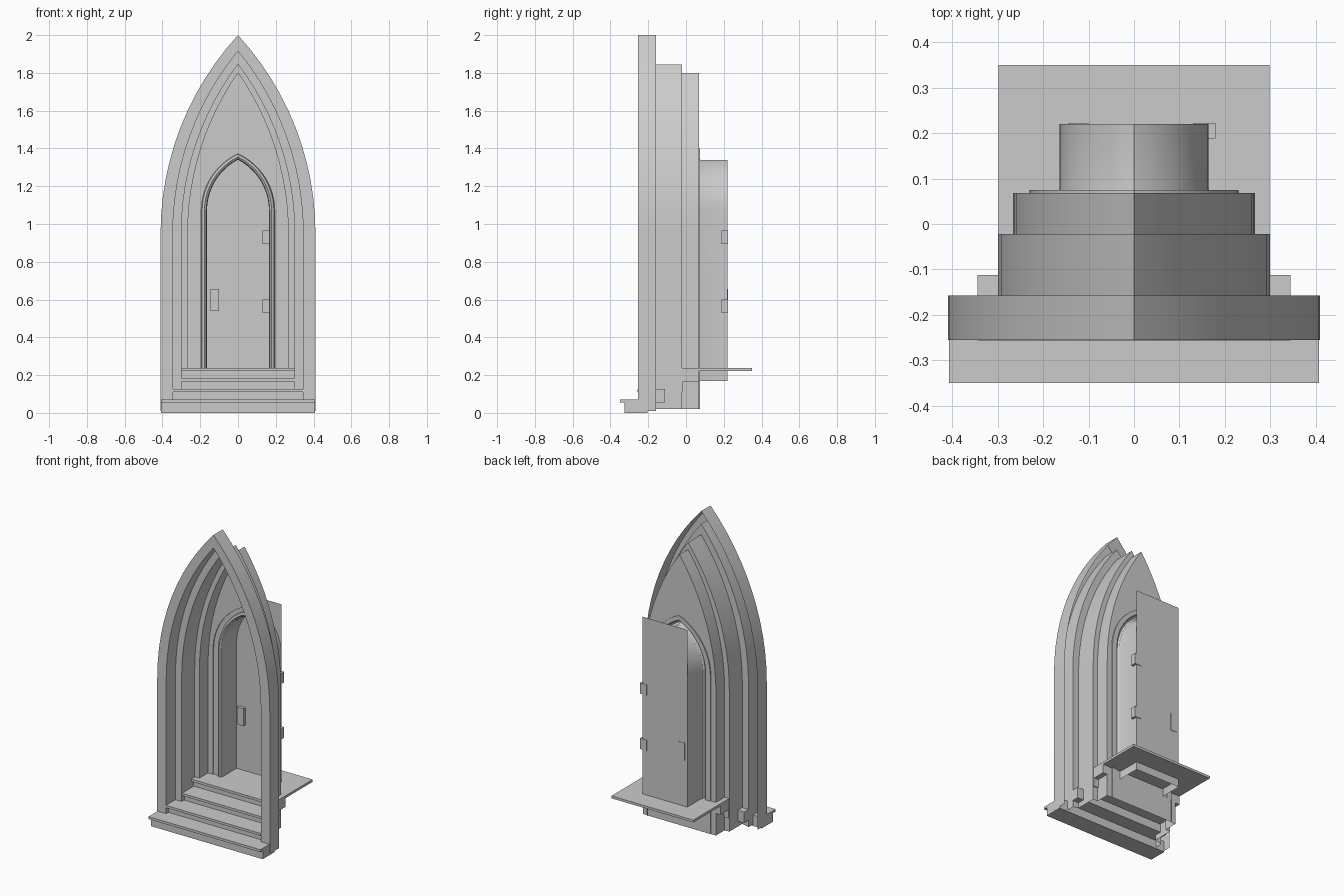
import bpy, bmesh, math

if "Cube" in bpy.data.objects:
    bpy.data.objects.remove(bpy.data.objects["Cube"])

SEG = 12  # segments per half arch


def arch(half, apex, spring, y, bottom):
    """Pointed two-centre arch outline, left foot to right foot."""
    h = apex - spring
    r = (half * half + h * h) / (2 * half)
    end = math.atan2(h, r - half) if r > half else math.pi / 2
    right = [(half, bottom)]
    for i in range(SEG + 1):
        a = end * i / SEG
        right.append((half - r + r * math.cos(a), spring + r * math.sin(a)))
    right[-1] = (0, apex)
    left = [(-x, z) for x, z in right[:-1]]
    return [(x, y, z) for x, z in left + right[::-1]]


def finish(name, bm, smooth=False):
    bmesh.ops.recalc_face_normals(bm, faces=bm.faces)
    me = bpy.data.meshes.new(name)
    bm.to_mesh(me)
    bm.free()
    ob = bpy.data.objects.new(name, me)
    bpy.context.collection.objects.link(ob)
    if smooth:
        bpy.ops.object.select_all(action='DESELECT')
        ob.select_set(True)
        bpy.context.view_layer.objects.active = ob
        bpy.ops.object.shade_smooth_by_angle(angle=math.radians(25))
    return ob


def sheet(name, rings):
    """Stepped sheet running through a series of arch outlines."""
    bm = bmesh.new()
    rows = [[bm.verts.new(p) for p in arch(*r)] for r in rings]
    for a, b in zip(rows, rows[1:]):
        for i in range(len(a) - 1):
            bm.faces.new((a[i], a[i + 1], b[i + 1], b[i]))
    return finish(name, bm, True)


def box(name, x0, x1, y0, y1, z0, z1):
    bm = bmesh.new()
    bmesh.ops.create_cube(bm, size=1)
    for v in bm.verts:
        v.co = ((x0 + x1) / 2 + v.co.x * (x1 - x0),
                (y0 + y1) / 2 + v.co.y * (y1 - y0),
                (z0 + z1) / 2 + v.co.z * (z1 - z0))
    return finish(name, bm)


def panel(name, half, y, z0, z1):
    bm = bmesh.new()
    bm.faces.new([bm.verts.new(p) for p in
                  ((-half, y, z0), (half, y, z0), (half, y, z1), (-half, y, z1))])
    return finish(name, bm)


# stepped portal: half width, apex, spring height, y, foot height
S = 0.95
sheet("portal_arch", [
    (0.41, 2.0, S, -0.158, 0.01), (0.41, 2.0, S, -0.255, 0.01),
    (0.345, 1.915, S, -0.255, 0.01), (0.345, 1.915, S, -0.158, 0.01),
    (0.30, 1.845, S, -0.158, 0.02), (0.30, 1.845, S, -0.022, 0.02),
    (0.266, 1.80, S, -0.022, 0.02), (0.266, 1.80, S, 0.068, 0.02),
    (0.23, 1.40, 1.06, 0.068, 0.02), (0.23, 1.40, 1.06, 0.075, 0.02)])

# door surround with rolled moulding and deep reveal
D = 1.07
sheet("door_surround", [
    (0.23, 1.40, 1.06, 0.075, 0.17), (0.195, 1.372, D, 0.075, 0.17),
    (0.19, 1.368, D, 0.062, 0.17), (0.178, 1.356, D, 0.056, 0.17),
    (0.169, 1.346, D, 0.063, 0.17), (0.164, 1.34, D, 0.078, 0.17),
    (0.164, 1.34, D, 0.22, 0.17)])

# wall under the threshold, and the door
panel("threshold_wall", 0.23, 0.07, 0.02, 0.225)
panel("door", 0.164, 0.22, 0.17, 1.405)
box("door_handle", -0.145, -0.10, 0.20, 0.223, 0.54, 0.655)
for i, z in enumerate((0.53, 0.895)):
    box("hinge_%d" % i, 0.13, 0.18, 0.188, 0.223, z, z + 0.07)

# steps: half width, nosing front, back, block base, tread top
steps = [(0.408, -0.35, -0.205, 0.0, 0.072),
         (0.345, -0.257, -0.112, 0.055, 0.127),
         (0.298, -0.158, -0.015, 0.11, 0.182),
         (0.298, -0.06, 0.068, 0.165, 0.238)]
for i, (w, y0, y1, z0, z1) in enumerate(steps):
    box("riser_%d" % i, -w, w, y0 + 0.025, y1, z0, z1 - 0.016)
    box("tread_%d" % i, -w, w, y0, 0.35 if i == 3 else y1, z1 - 0.016, z1)
